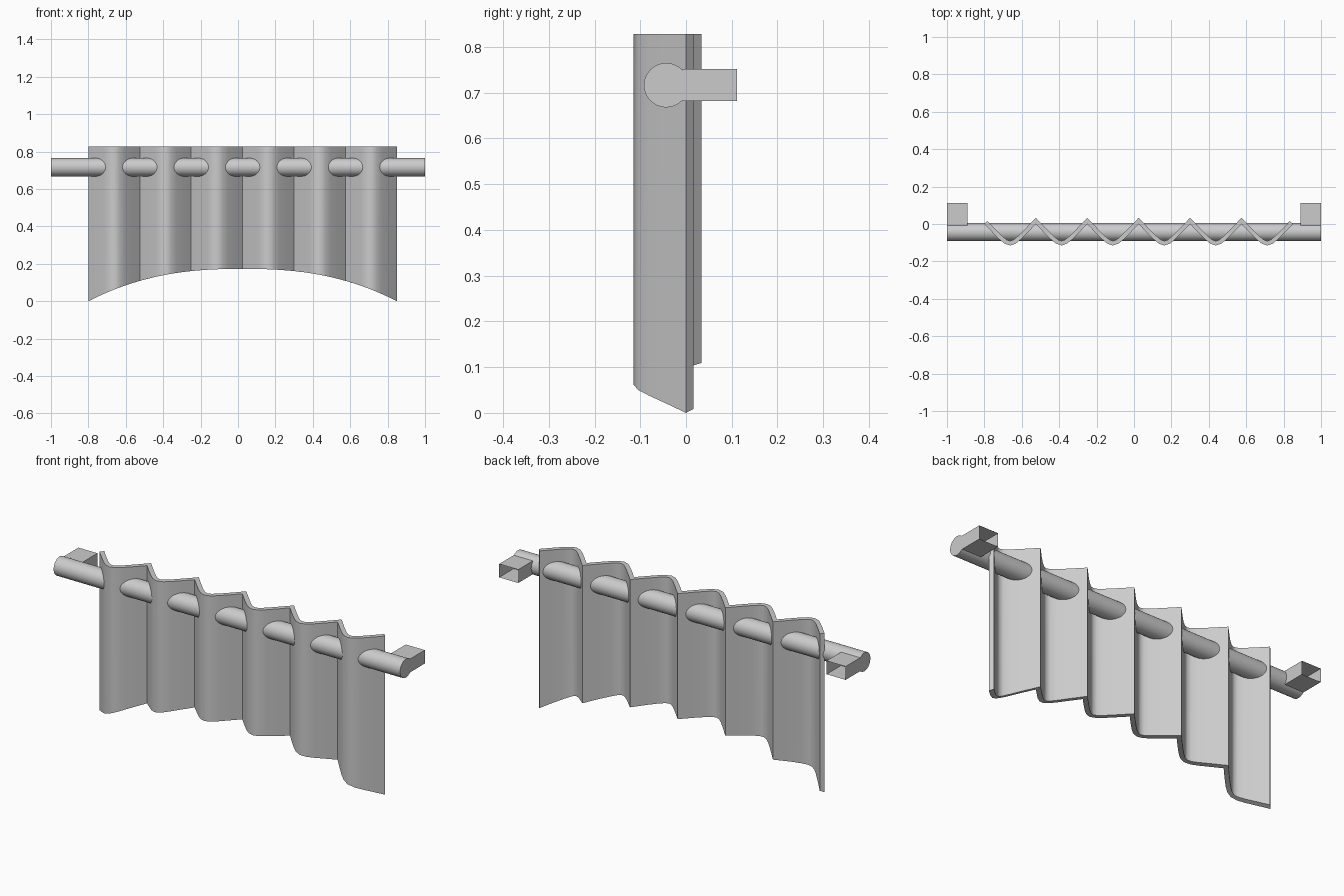
import bpy, bmesh, math
from mathutils import Vector

cube = bpy.data.objects.get("Cube")
if cube:
    bpy.data.objects.remove(cube, do_unlink=True)

grey = bpy.data.materials.new("plain grey")
grey.use_nodes = True
colour = (0.6, 0.6, 0.6, 1)
grey.diffuse_color = colour
grey.node_tree.nodes["Principled BSDF"].inputs["Base Color"].default_value = colour


def finish(name, bm, smooth_angle=None):
    mesh = bpy.data.meshes.new(name)
    bm.to_mesh(mesh)
    bm.free()
    mesh.materials.append(grey)
    obj = bpy.data.objects.new(name, mesh)
    bpy.context.collection.objects.link(obj)
    if smooth_angle:
        bpy.ops.object.select_all(action='DESELECT')
        obj.select_set(True)
        bpy.context.view_layer.objects.active = obj
        bpy.ops.object.shade_smooth_by_angle(angle=math.radians(smooth_angle))
    return obj


# Curtain: six scalloped folds with an arched hem
LEFT, PITCH, FOLDS = -0.8, 0.275, 6
TOP, THICK = 0.828, 0.023
half = [(0, 0), (0.04, -0.042), (0.08, -0.082), (0.108, -0.105), (0.1375, -0.115)]
fold = half + [(PITCH - x, y) for x, y in reversed(half[1:-1])]
front = [Vector((LEFT + i * PITCH + x, y)) for i in range(FOLDS) for x, y in fold]
front.append(Vector((LEFT + FOLDS * PITCH, 0)))


def hem(x):
    return max(0, 0.173 * (1 - (abs(x - 0.025) / 0.825) ** 2.45))


def mitred_offset(points, distance):
    normals = []
    for a, b in zip(points, points[1:]):
        d = (b - a).normalized()
        normals.append(Vector((-d.y, d.x)))
    result = []
    for i, p in enumerate(points):
        n = normals[max(i - 1, 0)]
        m = normals[min(i, len(normals) - 1)]
        result.append(p + (n + m) * distance / (1 + n.dot(m)))
    return result


bm = bmesh.new()
back = mitred_offset(front, THICK)
rings = []
for f, b in zip(front, back):
    rings.append([bm.verts.new(co) for co in (
        (f.x, f.y, hem(f.x)), (f.x, f.y, TOP),
        (b.x, b.y, TOP), (b.x, b.y, hem(b.x)))])
for r, s in zip(rings, rings[1:]):
    for k in range(4):
        n = (k + 1) % 4
        bm.faces.new((r[k], s[k], s[n], r[n]))
bm.faces.new(rings[0])
bm.faces.new(rings[-1])
bmesh.ops.recalc_face_normals(bm, faces=bm.faces)
finish("curtain", bm, 50)

# Rod running through the folds
bpy.ops.mesh.primitive_cylinder_add(vertices=48, radius=0.0485, depth=2,
                                    location=(0, -0.0435, 0.7165),
                                    rotation=(0, math.pi / 2, 0))
rod = bpy.context.object
rod.name = "curtain_rod"
rod.data.materials.append(grey)
bpy.ops.object.shade_smooth_by_angle(angle=math.radians(30))

# Wall brackets: thin square sleeves, open towards the wall
for name, x0, x1 in (("right_bracket", -1, -0.89), ("left_bracket", 0.89, 1)):
    bm = bmesh.new()
    bmesh.ops.create_cube(bm, size=1)
    for v in bm.verts:
        v.co = (x1 if v.co.x > 0 else x0,
                0.112 if v.co.y > 0 else -0.008,
                0.752 if v.co.z > 0 else 0.682)
    bm.normal_update()
    bmesh.ops.delete(bm, geom=[f for f in bm.faces if f.normal.y > 0.5],
                     context='FACES_ONLY')
    finish(name, bm)
